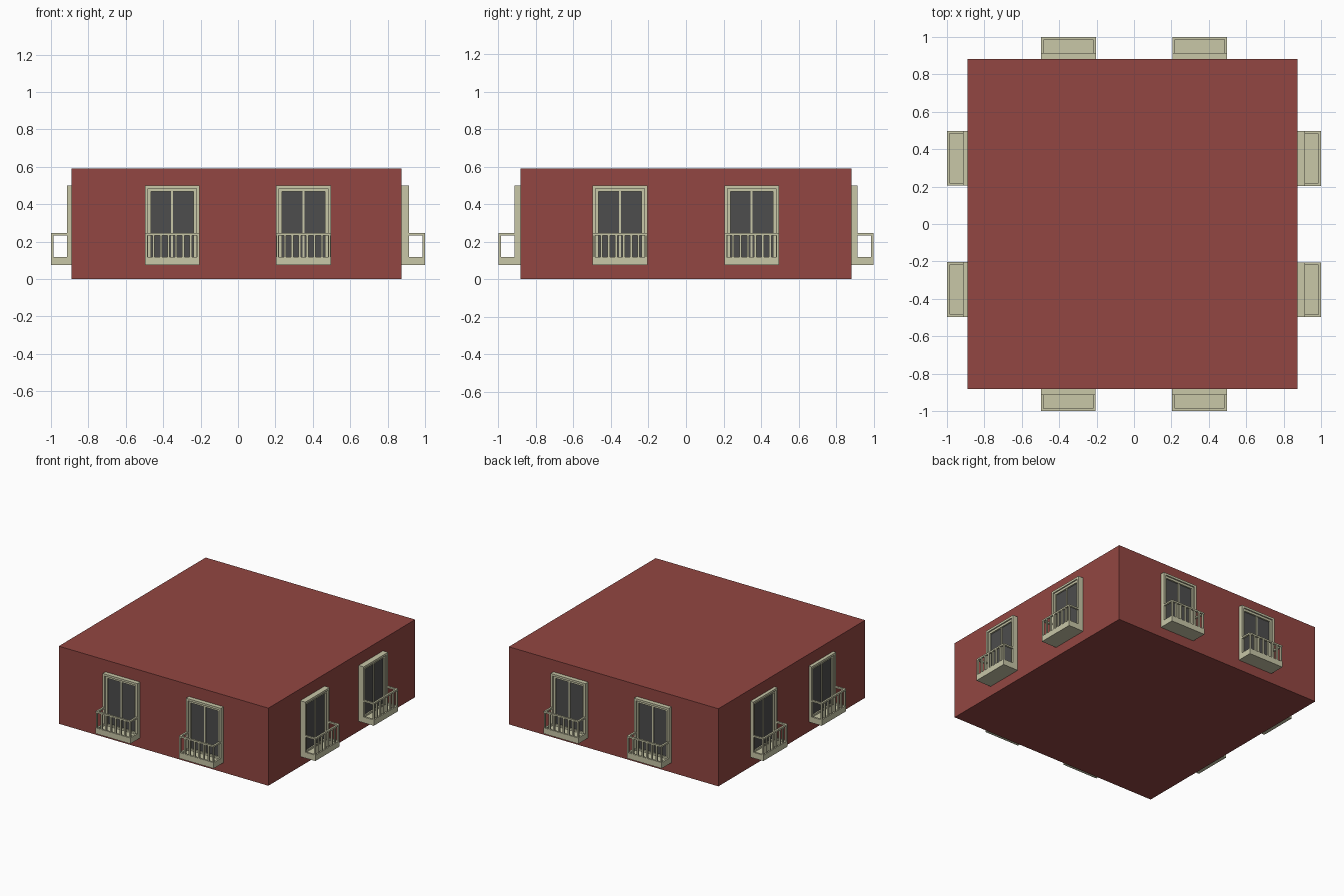
import bpy, bmesh, math
from mathutils import Matrix, Vector

if "Cube" in bpy.data.objects:
    bpy.data.objects.remove(bpy.data.objects["Cube"])


def material(name, color):
    m = bpy.data.materials.new(name)
    m.diffuse_color = (*color, 1)
    m.use_nodes = True
    m.node_tree.nodes["Principled BSDF"].inputs["Base Color"].default_value = m.diffuse_color
    return m


def box_mesh(name, boxes, mat):
    """Mesh of boxes, each given as (x0, x1, y0, y1, z0, z1)."""
    bm = bmesh.new()
    for x0, x1, y0, y1, z0, z1 in boxes:
        centre = Vector(((x0 + x1) / 2, (y0 + y1) / 2, (z0 + z1) / 2))
        size = Matrix.Diagonal((x1 - x0, y1 - y0, z1 - z0, 1))
        bmesh.ops.create_cube(bm, size=1, matrix=Matrix.Translation(centre) @ size)
    me = bpy.data.meshes.new(name)
    bm.to_mesh(me)
    bm.free()
    me.materials.append(mat)
    return me


def place(name, me, matrix=Matrix()):
    ob = bpy.data.objects.new(name, me)
    ob.matrix_world = matrix
    bpy.context.collection.objects.link(ob)


def arch(w, t, y0, y1, z0, z1):
    """Two jambs and a head, outer half width w, thickness t."""
    return [(-w, -w + t, y0, y1, z0, z1), (w - t, w, y0, y1, z0, z1),
            (-w + t, w - t, y0, y1, z1 - t, z1)]


def rail(z0, z1):
    """Three-sided railing bar around the balcony edge."""
    return [(-W, W, -1, -1 + T, z0, z1),
            (-W, -W + T, -1 + T, -0.9, z0, z1),
            (W - T, W, -1 + T, -0.9, z0, z1)]


brick = material("red_wall", (0.29, 0.062, 0.054))
stone = material("cream_stone", (0.58, 0.57, 0.39))
dark = material("dark_glass", (0.075, 0.075, 0.075))

W, T = 0.146, 0.014

# Storey block
place("building_floor", box_mesh("building_floor", [(-0.89, 0.873, -0.882, 0.882, 0, 0.59)], brick))

# Window surround, stepped inner sash, threshold and centre mullion
frame = arch(W, 0.016, -0.915, -0.86, 0.09, 0.5)
frame += arch(W - 0.016, 0.016, -0.905, -0.86, 0.09, 0.484)
frame += [(-0.115, 0.115, -0.905, -0.86, 0.09, 0.119),
          (-0.005, 0.005, -0.9, -0.86, 0.11, 0.475)]
frame_mesh = box_mesh("window_frame", frame, stone)

# Glass panes
glass_mesh = box_mesh("window_glass", [(-0.118, 0.118, -0.894, -0.86, 0.1, 0.475)], dark)

# Balcony slab, kerb and handrail
slab_mesh = box_mesh("balcony_slab", [(-W, W, -1, -0.86, 0.075, 0.106)], stone)
bars = rail(0.106, 0.119) + rail(0.234, 0.246)

# Balusters along the front edge
n = 8
for i in range(n):
    x = -W + T / 2 + i * (2 * W - T) / (n - 1)
    bars.append((x - 0.006, x + 0.006, -0.999, -0.987, 0.115, 0.238))
rail_mesh = box_mesh("balcony_railing", bars, stone)

# Two balcony windows on each of the four walls
for k, side in enumerate(("front", "right", "back", "left")):
    for cx, pos in ((-0.352, "a"), (0.35, "b")):
        m = Matrix.Rotation(k * math.pi / 2, 4, 'Z') @ Matrix.Translation((cx, 0, 0))
        for me in (frame_mesh, glass_mesh, slab_mesh, rail_mesh):
            place(f"{side}_{me.name}_{pos}", me, m)
